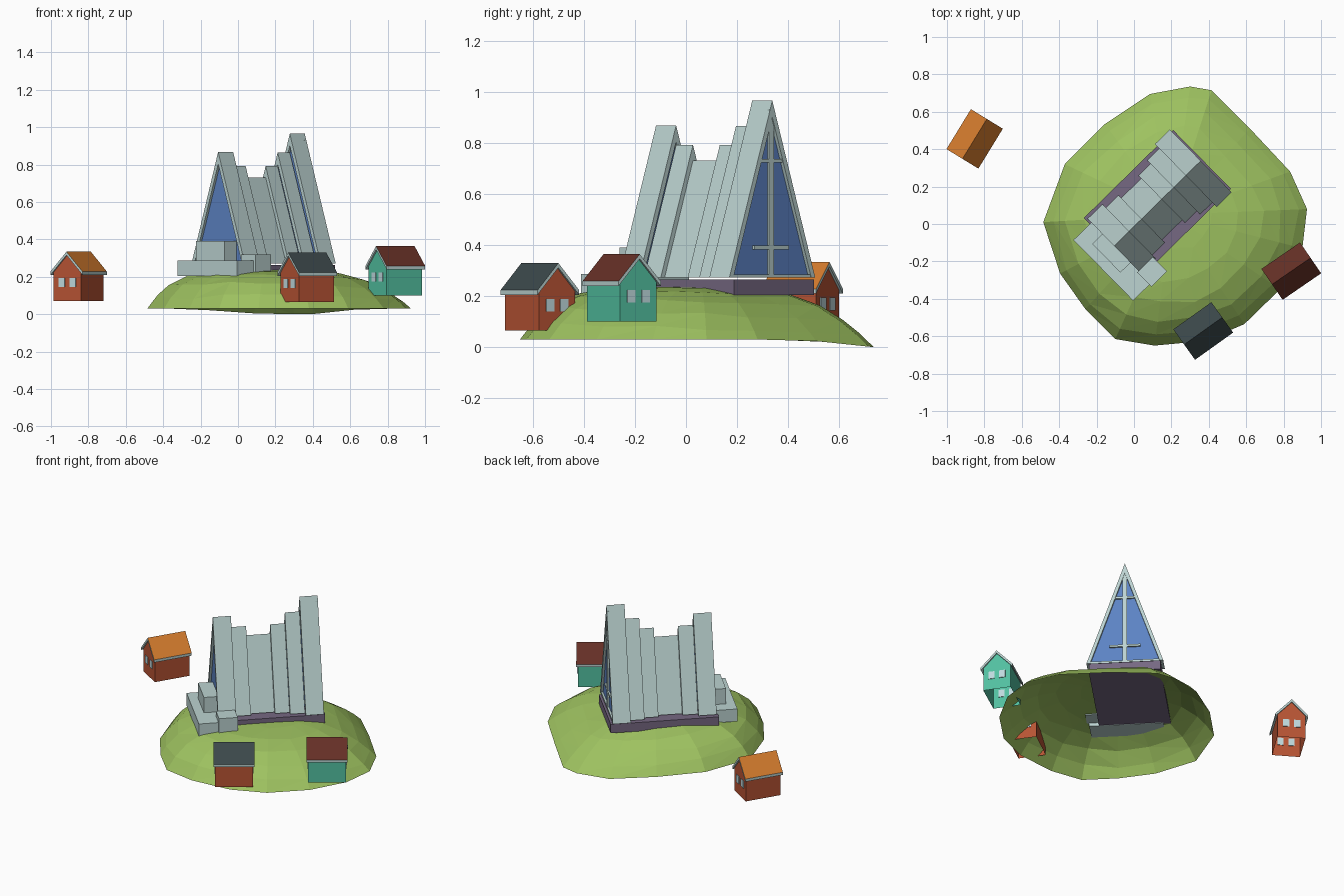
import bpy, bmesh, math, random
from mathutils import Matrix, Vector

if "Cube" in bpy.data.objects:
    bpy.data.objects.remove(bpy.data.objects["Cube"])

random.seed(4)


def mat(name, r, g, b):
    m = bpy.data.materials.new(name)
    lin = [((c / 255 + 0.055) / 1.055) ** 2.4 for c in (r, g, b)]
    m.diffuse_color = (*lin, 1)
    m.use_nodes = True
    m.node_tree.nodes["Principled BSDF"].inputs["Base Color"].default_value = m.diffuse_color
    return m


GRASS = mat("grass green", 158, 194, 96)
PALE = mat("pale concrete", 188, 211, 209)
GLASS = mat("blue glass", 92, 131, 196)
PLINTH = mat("purple stone", 118, 104, 130)
RED = mat("brick red", 184, 84, 52)
TEAL = mat("teal paint", 82, 192, 160)
ORANGE = mat("orange roof", 213, 124, 46)
MAROON = mat("maroon roof", 102, 48, 38)
CHARCOAL = mat("charcoal roof", 60, 73, 75)
PANE = mat("pale window", 192, 218, 222)


def finish(name, bm, mats, xf=Matrix()):
    bmesh.ops.transform(bm, matrix=xf, verts=bm.verts)
    me = bpy.data.meshes.new(name)
    bm.to_mesh(me)
    bm.free()
    for m in mats:
        me.materials.append(m)
    ob = bpy.data.objects.new(name, me)
    bpy.context.collection.objects.link(ob)
    return ob


def prism_bm(pts, x0, x1):
    """Extrude a closed (y, z) profile along x."""
    bm = bmesh.new()
    a = [bm.verts.new((x0, y, z)) for y, z in pts]
    b = [bm.verts.new((x1, y, z)) for y, z in pts]
    bm.faces.new(a)
    bm.faces.new(b[::-1])
    n = len(pts)
    for i in range(n):
        bm.faces.new((a[i], b[i], b[(i + 1) % n], a[(i + 1) % n]))
    bmesh.ops.recalc_face_normals(bm, faces=bm.faces)
    bm.normal_update()
    return bm


def prism(name, pts, x0, x1, m, xf):
    return finish(name, prism_bm(pts, x0, x1), [m], xf)


def box(name, x0, x1, y0, y1, z0, z1, m, xf):
    return prism(name, [(y0, z0), (y1, z0), (y1, z1), (y0, z1)], x0, x1, m, xf)


# Hill: open faceted mound, steeper toward the front left
outline = [(-.485, .01), (-.37, .32), (-.155, .535), (.085, .695), (.3, .735),
           (.415, .715), (.62, .51), (.835, .28), (.925, .08), (.9, -.13),
           (.78, -.35), (.59, -.535), (.38, -.625), (.11, -.65), (-.1, -.615),
           (-.26, -.455), (-.395, -.265)]
centre = Vector((.2, .05))
bm = bmesh.new()
rings = []
for s in (1, .93, .82, .68, .5, .28):
    ring = []
    for p in outline:
        d = Vector(p) - centre
        k = s if s == 1 else s + random.uniform(-.02, .02)
        power = 4.2 + 1.3 * d.normalized().dot(Vector((-.707, -.707)))
        q = centre + d * k
        z = .03 + .205 * (1 - k ** power)
        if q.y > .45:
            z -= .03 * min(1, (q.y - .45) / .285)
        ring.append(bm.verts.new((q.x, q.y, z)))
    rings.append(ring)
n = len(outline)
for lo, hi in zip(rings, rings[1:]):
    for i in range(n):
        j = (i + 1) % n
        bm.faces.new((lo[j], lo[i], hi[i]))
        bm.faces.new((lo[j], hi[i], hi[j]))
top = bm.verts.new((centre.x, centre.y, .236))
for i in range(n):
    bm.faces.new((rings[-1][(i + 1) % n], rings[-1][i], top))
bmesh.ops.recalc_face_normals(bm, faces=bm.faces)
bm.normal_update()
if sum(f.normal.z for f in bm.faces) < 0:
    bmesh.ops.reverse_faces(bm, faces=bm.faces)
finish("hill", bm, [GRASS])

# Hall: local x runs along the ridge toward the back right
HALL = Matrix.Translation((.125, .11, 0)) @ Matrix.Rotation(math.radians(44.5), 4, 'Z')
BASE, SLOPE, FRAME = .272, .34, .065
box("plinth", -.335, .335, -.22, .22, .205, .264, PLINTH, HALL)
sections = [(-.324, -.212, .868), (-.212, -.118, .792), (-.118, .032, .73),
            (.032, .122, .792), (.122, .213, .865), (.213, .325, .965)]
for x0, x1, h in sections:
    w = (h - BASE) * SLOPE
    wi = w - FRAME * SLOPE
    prism("roof_section", [(-w, BASE), (0, h), (w, BASE), (wi, BASE),
                           (0, h - FRAME), (-wi, BASE)], x0, x1, PALE, HALL)
    # glazing set back from both ends of each section
    for gx in (x0 + .015, x1 - .02):
        prism("glazing", [(-wi, BASE), (0, h - FRAME), (wi, BASE)],
              gx, gx + .005, GLASS, HALL)

# Cross-shaped mullions and sill in the tall back window
gx = sections[-1][1] - .016
box("window_post", gx, gx + .012, -.013, .013, BASE, .93, PALE, HALL)
for z, hw in ((.73, .06), (.39, .095)):
    box("window_bar", gx, gx + .012, -hw, hw, z - .007, z + .007, PALE, HALL)
box("window_sill", gx, gx + .014, -.22, .22, BASE, BASE + .013, PALE, HALL)

# Entrance annex blocks on the front left end
box("entrance_block", -.457, -.318, -.28, .175, .203, .287, PALE, HALL)
box("entrance_upper_block", -.40, -.308, -.125, .09, .28, .39, PALE, HALL)
box("side_block", -.335, -.218, -.295, -.187, .225, .32, PALE, HALL)


def house(name, x, y, z, angle, wall, roof):
    xf = Matrix.Translation((x, y, z)) @ Matrix.Rotation(math.radians(angle), 4, 'Z')
    hw, hl, eave, apex = .086, .115, .158, .249
    # walls, open underneath
    bm = prism_bm([(-hw, 0), (hw, 0), (hw, eave), (0, apex), (-hw, eave)], -hl, hl)
    bmesh.ops.delete(bm, geom=[f for f in bm.faces if f.normal.z < -.9],
                     context='FACES_ONLY')
    finish(name + "_walls", bm, [wall], xf)
    # roof: coloured tiles above, pale trim on edges and underside
    bm = prism_bm([(-.1, .158), (0, .264), (.1, .158), (.1, .140),
                   (0, .246), (-.1, .140)], -.125, .125)
    for f in bm.faces:
        f.material_index = 0 if f.normal.z > .3 else 1
    finish(name + "_roof", bm, [roof, PALE], xf)
    # pair of windows on each gable
    for sx in (-1, 1):
        for sy in (-1, 1):
            box(name + "_window", sx * hl - .0045, sx * hl + .0045,
                sy * .034 - .019, sy * .034 + .019, .074, .124, PANE, xf)


house("left_house", -.852, .455, .07, 58.5, RED, ORANGE)
house("front_house", .37, -.572, .065, 35.5, RED, CHARCOAL)
house("right_house", .841, -.252, .1, 34.5, TEAL, MAROON)
